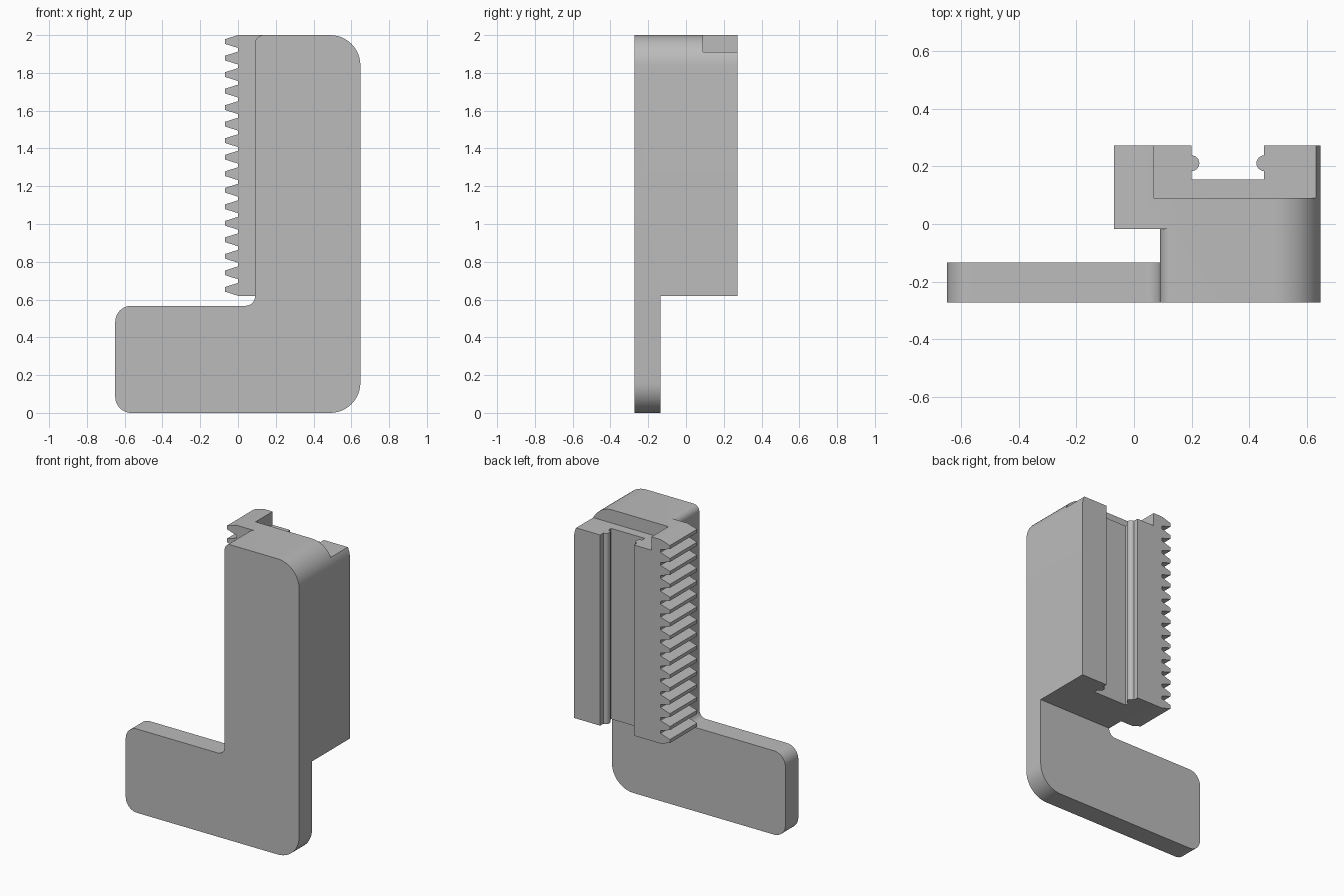
import bpy
import bmesh
from math import sin, cos, pi, radians
from mathutils import Vector

if "Cube" in bpy.data.objects:
    bpy.data.objects.remove(bpy.data.objects["Cube"], do_unlink=True)

grey = bpy.data.materials.new("light grey")
grey.use_nodes = True
colour = (0.5, 0.5, 0.5, 1)
grey.diffuse_color = colour
grey.node_tree.nodes["Principled BSDF"].inputs["Base Color"].default_value = colour


def rounded(corners, steps=12):
    """Outline from (x, y, radius) corners, each filleted with an arc."""
    pts = []
    for i, (x, y, r) in enumerate(corners):
        p = Vector((x, y))
        a = (Vector(corners[i - 1][:2]) - p).normalized()
        b = (Vector(corners[(i + 1) % len(corners)][:2]) - p).normalized()
        if r == 0:
            pts.append(p)
            continue
        centre = p + (a + b) * r
        for k in range(steps + 1):
            t = k / steps * pi / 2
            pts.append(centre - b * r * cos(t) - a * r * sin(t))
    return pts


def prism(name, outline, low, high, axis):
    """Extrude a 2D outline along y (outline is x, z) or z (outline is x, y)."""
    bm = bmesh.new()
    place = (lambda p, d: (p[0], d, p[1])) if axis == "y" else (lambda p, d: (p[0], p[1], d))
    rings = [[bm.verts.new(place(p, d)) for p in outline] for d in (low, high)]
    for ring in rings:
        bm.faces.new(ring)
    n = len(outline)
    for i in range(n):
        j = (i + 1) % n
        bm.faces.new((rings[0][i], rings[0][j], rings[1][j], rings[1][i]))
    bmesh.ops.recalc_face_normals(bm, faces=bm.faces)
    mesh = bpy.data.meshes.new(name)
    bm.to_mesh(mesh)
    bm.free()
    mesh.materials.append(grey)
    obj = bpy.data.objects.new(name, mesh)
    bpy.context.collection.objects.link(obj)
    return obj


def box(name, x0, x1, y0, y1, z0, z1):
    return prism(name, [(x0, y0), (x1, y0), (x1, y1), (x0, y1)], z0, z1, "z")


def combine(target, tool, operation):
    mod = target.modifiers.new(tool.name, "BOOLEAN")
    mod.operation, mod.object, mod.solver = operation, tool, "EXACT"
    bpy.context.view_layer.objects.active = target
    bpy.ops.object.modifier_apply(modifier=mod.name)
    bpy.data.objects.remove(tool, do_unlink=True)


FRONT, BACK, SHELF = -0.272, 0.272, 0.62

# L-shaped body with rounded corners
body = prism("jaw_body", rounded([
    (-0.65, 0, 0.085), (0.648, 0, 0.16), (0.648, 2, 0.16),
    (0.09, 2, 0.045), (0.09, 0.567, 0.05), (-0.65, 0.567, 0.085)]), FRONT, BACK, "y")

# Lower part thinned to a plate
combine(body, box("lower_relief", -1, 1, -0.134, 1, -1, SHELF), "DIFFERENCE")

# Toothed rack down the inner side
TEETH, HALF_BASE, HALF_TIP = 16, 0.034, 0.012
pitch = (2 - SHELF - 2 * HALF_BASE) / (TEETH - 1)
profile = [(0.15, 2), (0.15, SHELF)]
for i in range(TEETH):
    z = SHELF + HALF_BASE + i * pitch
    profile += [(0, z - HALF_BASE), (-0.07, z - HALF_TIP), (-0.07, z + HALF_TIP), (0, z + HALF_BASE)]
combine(body, prism("tooth_rack", profile, -0.018, BACK, "y"), "UNION")

# Step in the top of the back
combine(body, box("top_step", 0.068, 1, 0.09, 1, 1.91, 3), "DIFFERENCE")

# Back channel with a round rib along each wall
MID, HALF, RIB, RIB_Y = 0.326, 0.126, 0.027, 0.211
rib = [(HALF - RIB * cos(t), RIB_Y + RIB * sin(t))
       for t in (-pi / 2 + pi * k / 12 for k in range(13))]
side = [(HALF, 0.155)] + rib + [(HALF, 0.4)]
channel = [(MID + x, y) for x, y in side] + [(MID - x, y) for x, y in reversed(side)]
combine(body, prism("channel", channel, 0.5, 2.5, "z"), "DIFFERENCE")

# Smooth fillets, sharp edges
bpy.ops.object.select_all(action="DESELECT")
body.select_set(True)
bpy.context.view_layer.objects.active = body
bpy.ops.object.shade_smooth_by_angle(angle=radians(20))
